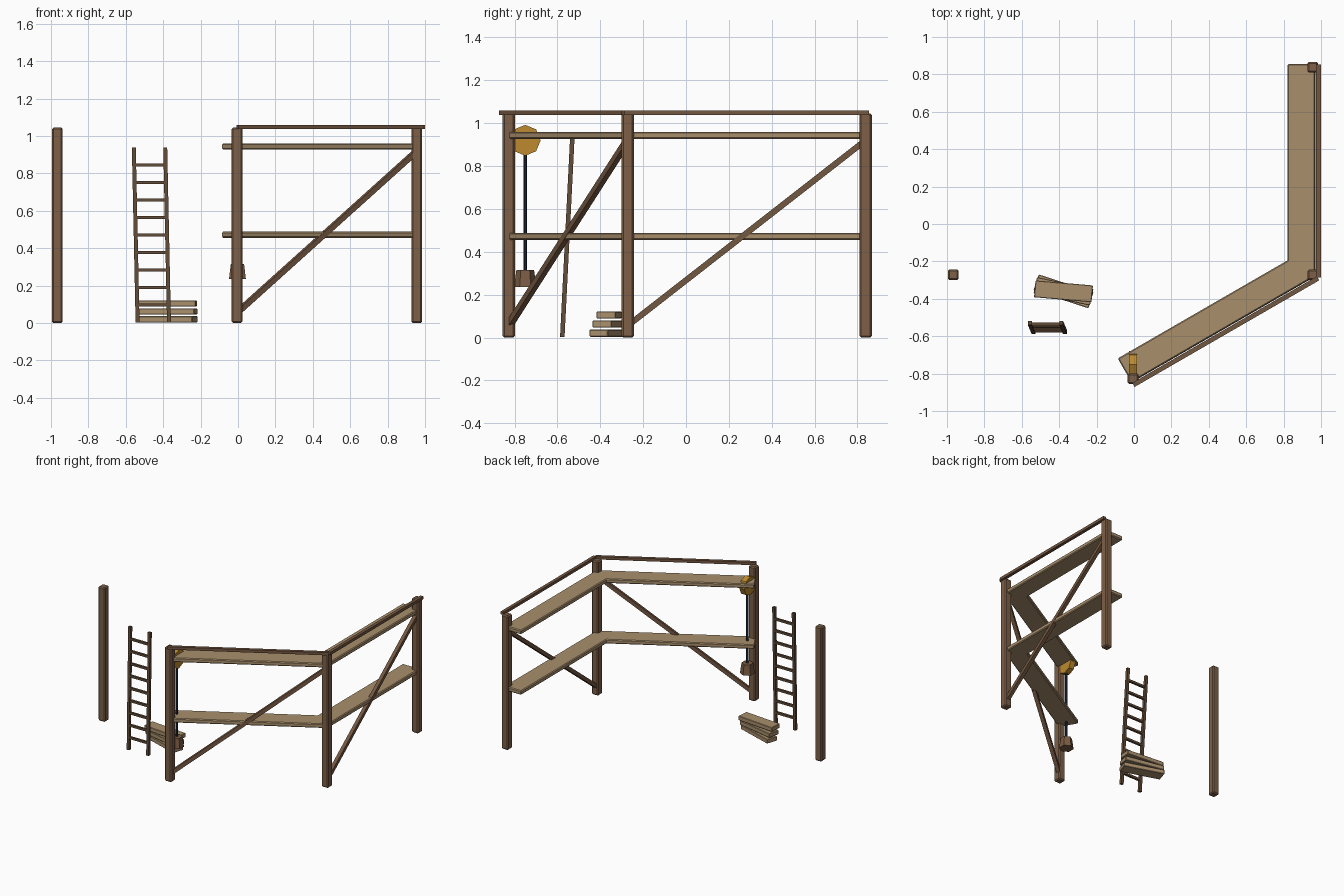
import bpy, math
from mathutils import Vector, Matrix

if "Cube" in bpy.data.objects:
    bpy.data.objects.remove(bpy.data.objects["Cube"])


def material(name, rgb):
    m = bpy.data.materials.new(name)
    m.diffuse_color = tuple(((c + 0.055) / 1.055) ** 2.4 for c in rgb) + (1,)
    m.use_nodes = True
    m.node_tree.nodes["Principled BSDF"].inputs["Base Color"].default_value = m.diffuse_color
    return m


POST = material("post brown", (0.49, 0.375, 0.28))
BEAM = material("beam brown", (0.45, 0.34, 0.255))
DARK = material("ladder brown", (0.38, 0.295, 0.22))
PLANK = material("plank tan", (0.66, 0.56, 0.425))
GOLD = material("pulley gold", (0.74, 0.54, 0.18))
ROPE = material("rope navy", (0.13, 0.18, 0.25))
BUCKET = material("bucket brown", (0.48, 0.36, 0.265))


def box(name, size, loc, mat, rot=None, bevel=0):
    bpy.ops.mesh.primitive_cube_add(size=1)
    o = bpy.context.object
    o.name = name
    o.data.transform(Matrix.Diagonal((*size, 1)))
    o.matrix_world = Matrix.Translation(loc) @ (rot or Matrix()).to_4x4()
    o.data.materials.append(mat)
    if bevel:
        b = o.modifiers.new("chamfer", "BEVEL")
        b.width, b.segments = bevel, 1
    return o


def bar(name, a, b, w, d, mat):
    """Square-section bar whose long axis (x) runs from a to b, upright sides."""
    a, b = Vector(a), Vector(b)
    x = (b - a).normalized()
    ref = Vector((0, 0, 1)) if abs(x.z) < 0.9 else Vector((0, 1, 0))
    y = ref.cross(x).normalized()
    rot = Matrix((x, y, x.cross(y))).transposed()
    return box(name, ((b - a).length, w, d), (a + b) / 2, mat, rot)


def cone(name, n, r1, r2, depth, loc, mat, rot=(0, 0, 0)):
    bpy.ops.mesh.primitive_cone_add(vertices=n, radius1=r1, radius2=r2, depth=depth,
                                    location=loc, rotation=rot)
    o = bpy.context.object
    o.name = name
    o.data.materials.append(mat)
    return o


# Posts stand on corners of a hexagon
CENTRE, R = Vector((-0.005, 0.283, 0)), 1.11
corner = {k: CENTRE + R * Vector((math.cos(math.radians(a)), math.sin(math.radians(a)), 0))
          for k, a in (("lone", 210), ("front", 270), ("corner", 330), ("back", 30))}
for k, p in corner.items():
    box(k + "_post", (0.057, 0.057, 1.045), p + Vector((0, 0, 0.5225)), POST, bevel=0.008)

# Two scaffold bays: decks, hand rail, diagonal brace
for bay, a, b in (("front", "front", "corner"), ("side", "corner", "back")):
    a, b = corner[a], corner[b]
    mid, e = (a + b) / 2, (b - a).normalized()
    n = Vector((e.y, -e.x, 0))                      # outward
    rot = Matrix.Rotation(math.atan2(e.y, e.x), 3, 'Z')
    for level, z in (("lower", 0.472), ("upper", 0.943)):
        box(f"{bay}_{level}_deck", (1.144, 0.147, 0.033),
            mid - n * 0.0615 + Vector((0, 0, z)), PLANK, rot, bevel=0.006)
    box(bay + "_hand_rail", (1.14, 0.025, 0.022), mid + n * 0.03 + Vector((0, 0, 1.049)), BEAM, rot)
    bar(bay + "_brace", a + Vector((0, 0, 0.055)), b + Vector((0, 0, 0.92)), 0.028, 0.028, BEAM)

# Leaning ladder
foot, lean = Vector((-0.453, -0.577, 0.003)), Vector((-0.02, 0.047, 0.935))
half = Vector((0.084, 0, 0))
for side, s in (("left", -1), ("right", 1)):
    bar(f"ladder_{side}_rail", foot + half * s, foot + half * s + lean, 0.021, 0.021, DARK)
for i in range(1, 10):
    c = foot + lean * i / 10
    bar(f"ladder_rung_{i}", c - half, c + half, 0.017, 0.017, DARK)

# Stack of spare boards, each twisted a little
for i, ang in enumerate((-18, -12, -5)):
    box(f"spare_board_{i + 1}", (0.308, 0.09, 0.033), (-0.377, -0.36, 0.02 + 0.0425 * i), PLANK,
        Matrix.Rotation(math.radians(ang), 3, 'Z'), bevel=0.003)

# Pulley, rope and weight
cone("pulley_wheel", 8, 0.072, 0.072, 0.043, (-0.006, -0.75, 0.92), GOLD, (0, math.pi / 2, 0))
cone("rope", 6, 0.009, 0.009, 0.6, (-0.003, -0.75, 0.6), ROPE)
cone("bucket", 6, 0.052, 0.041, 0.08, (-0.003, -0.75, 0.276), BUCKET)
